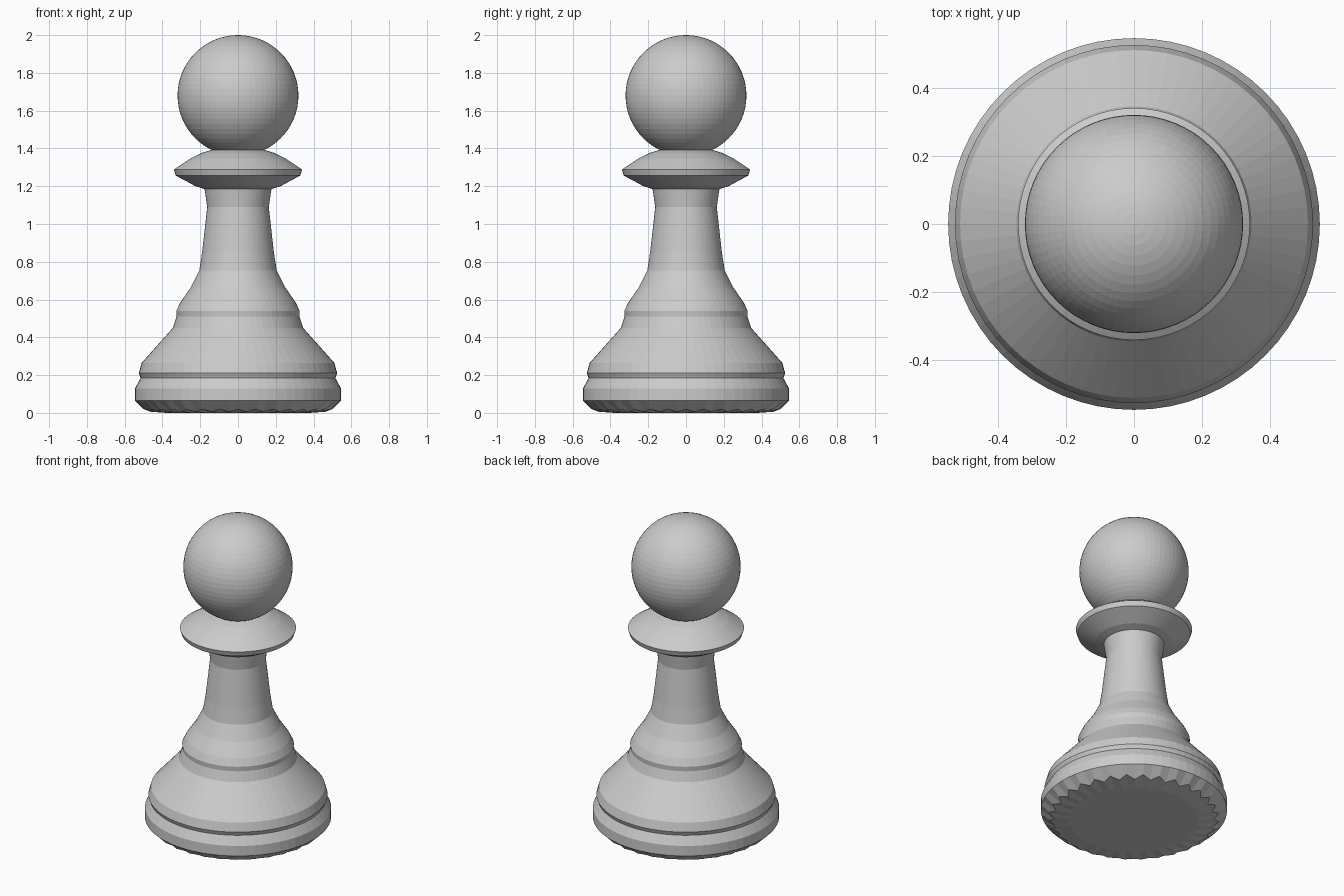
import bpy, bmesh
from math import cos, sin, tau

cube = bpy.data.objects.get("Cube")
if cube:
    bpy.data.objects.remove(cube, do_unlink=True)

SEGMENTS = 64

grey = bpy.data.materials.new("light_grey")
grey.use_nodes = True
COLOUR = (0.6, 0.6, 0.6, 1)
grey.diffuse_color = COLOUR
grey.node_tree.nodes["Principled BSDF"].inputs["Base Color"].default_value = COLOUR


def finish(name, bm):
    bmesh.ops.recalc_face_normals(bm, faces=bm.faces)
    mesh = bpy.data.meshes.new(name)
    bm.to_mesh(mesh)
    bm.free()
    mesh.materials.append(grey)
    obj = bpy.data.objects.new(name, mesh)
    bpy.context.collection.objects.link(obj)
    return obj


def lathe(name, profile, scalloped=None):
    """Turn (radius, height) points round z; a scalloped ring alternates with a second point."""
    bm = bmesh.new()
    rings = []
    for level, point in enumerate(profile):
        ring = []
        for i in range(SEGMENTS):
            r, z = scalloped[level] if scalloped and level in scalloped and i % 2 else point
            a = tau * i / SEGMENTS
            ring.append(bm.verts.new((r * cos(a), r * sin(a), z)))
        rings.append(ring)
    for low, high in zip(rings, rings[1:]):
        for i in range(SEGMENTS):
            j = (i + 1) % SEGMENTS
            bm.faces.new((low[i], low[j], high[j], high[i]))
    bm.faces.new(rings[0])
    bm.faces.new(rings[-1])
    return finish(name, bm)


# Foot with a notched underside, stepped rim and sloping skirt
lathe("base", [(0.38, 0), (0.5, 0.02), (0.545, 0.065), (0.545, 0.13),
               (0.515, 0.185), (0.525, 0.21), (0.51, 0.265),
               (0.345, 0.45), (0.325, 0.51)],
      scalloped={1: (0.465, 0.006)})

# Flared stem
lathe("stem", [(0.325, 0.51), (0.327, 0.54), (0.305, 0.585), (0.25, 0.665),
               (0.205, 0.755), (0.19, 0.85), (0.163, 1.09), (0.177, 1.185)])

# Flat collar under the head
lathe("collar", [(0.177, 1.185), (0.225, 1.2), (0.33, 1.257), (0.34, 1.288),
                 (0.25, 1.348), (0.19, 1.377), (0.14, 1.392)])

# Ball head
bm = bmesh.new()
bmesh.ops.create_uvsphere(bm, u_segments=SEGMENTS, v_segments=32, radius=0.32)
bmesh.ops.translate(bm, verts=bm.verts, vec=(0, 0, 1.68))
finish("head", bm)
